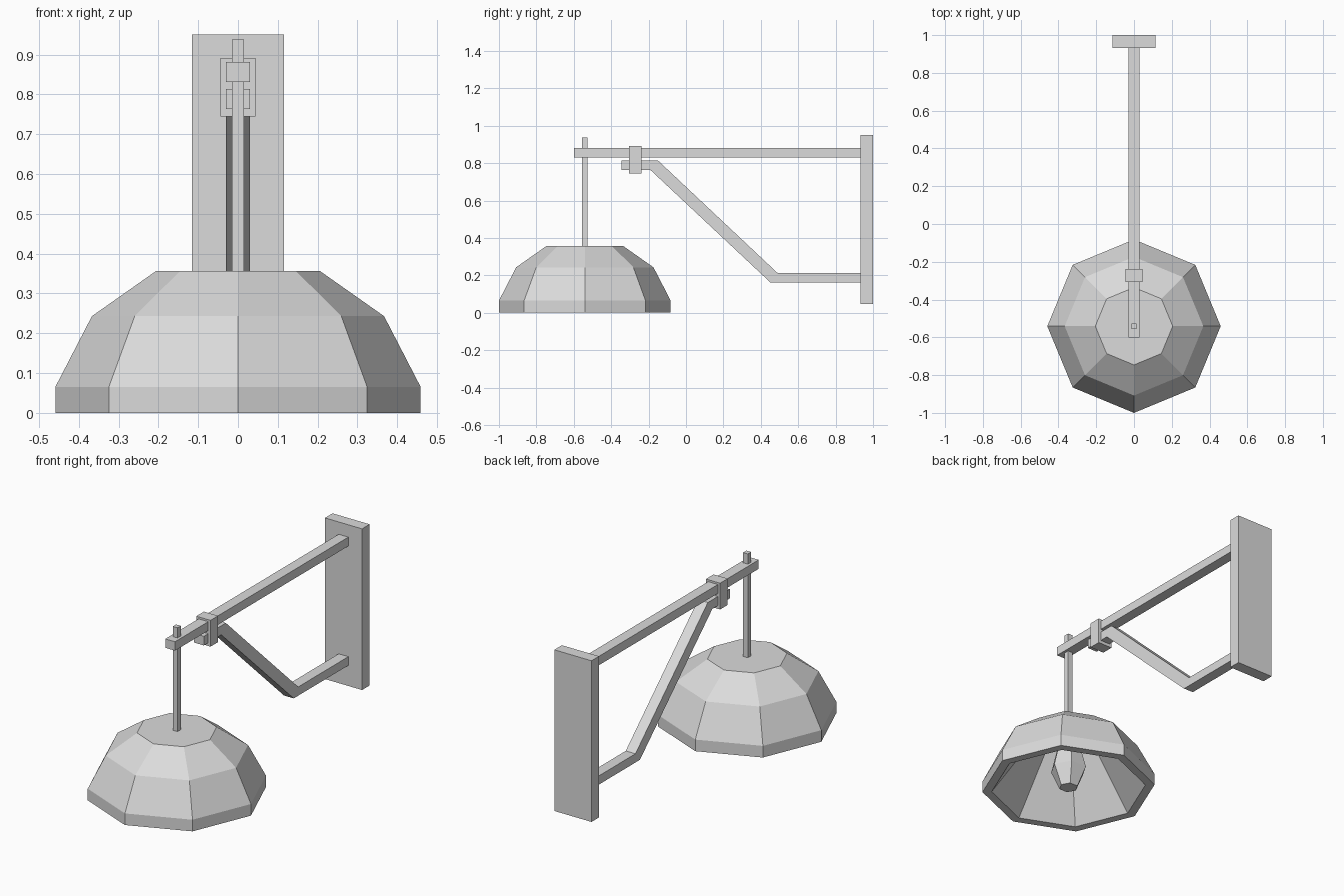
import bpy
import bmesh
import math

cube = bpy.data.objects.get("Cube")
if cube:
    bpy.data.objects.remove(cube, do_unlink=True)

grey = bpy.data.materials.new("plain_grey")
grey.use_nodes = True
grey.diffuse_color = (0.71, 0.71, 0.71, 1)
grey.node_tree.nodes["Principled BSDF"].inputs["Base Color"].default_value = (0.71, 0.71, 0.71, 1)

LAMP_Y = -0.541


def finish(name, bm):
    bmesh.ops.recalc_face_normals(bm, faces=bm.faces[:])
    mesh = bpy.data.meshes.new(name)
    bm.to_mesh(mesh)
    bm.free()
    mesh.materials.append(grey)
    obj = bpy.data.objects.new(name, mesh)
    bpy.context.collection.objects.link(obj)
    return obj


def side_profile(name, half_width, points):
    """Extrude a (y, z) outline across x, centred on x = 0."""
    bm = bmesh.new()
    face = bm.faces.new([bm.verts.new((-half_width, y, z)) for y, z in points])
    extruded = bmesh.ops.extrude_face_region(bm, geom=[face])["geom"]
    verts = [v for v in extruded if isinstance(v, bmesh.types.BMVert)]
    bmesh.ops.translate(bm, verts=verts, vec=(2 * half_width, 0, 0))
    return finish(name, bm)


def box(name, half_width, y0, y1, z0, z1):
    return side_profile(name, half_width, [(y0, z0), (y1, z0), (y1, z1), (y0, z1)])


def faceted(name, sides, profile):
    """Stack (radius, z) rings around the lamp axis and cap both ends."""
    bm = bmesh.new()
    rings = []
    for r, z in profile:
        angles = [2 * math.pi * i / sides for i in range(sides)]
        rings.append([bm.verts.new((r * math.cos(a), LAMP_Y + r * math.sin(a), z)) for a in angles])
    for low, high in zip(rings, rings[1:]):
        for i in range(sides):
            j = (i + 1) % sides
            bm.faces.new((low[i], low[j], high[j], high[i]))
    bm.faces.new(rings[0])
    bm.faces.new(rings[-1])
    return finish(name, bm)


# Wall mount and horizontal arm
box("wall_plate", 0.115, 0.933, 1.0, 0.048, 0.95)
box("upper_arm", 0.03, -0.6, 0.933, 0.831, 0.881)

# Bent brace and the clamp joining it to the arm
side_profile("brace", 0.03, [
    (-0.345, 0.763), (-0.345, 0.814), (-0.15, 0.814), (0.49, 0.212),
    (0.933, 0.212), (0.933, 0.163), (0.45, 0.163), (-0.19, 0.763)])
box("clamp", 0.044, -0.306, -0.239, 0.745, 0.892)

# Hanging rod
box("hanging_rod", 0.0145, LAMP_Y - 0.0145, LAMP_Y + 0.0145, 0.35, 0.938)

# Octagonal shade: hollow inside, rim, then outer shell
faceted("lamp_shade", 8, [
    (0.18, 0.32), (0.41, 0.0), (0.459, 0.0),
    (0.459, 0.065), (0.367, 0.243), (0.205, 0.357)])

# Bulb
faceted("bulb", 6, [(0.05, 0.005), (0.098, 0.115), (0.045, 0.325)])
